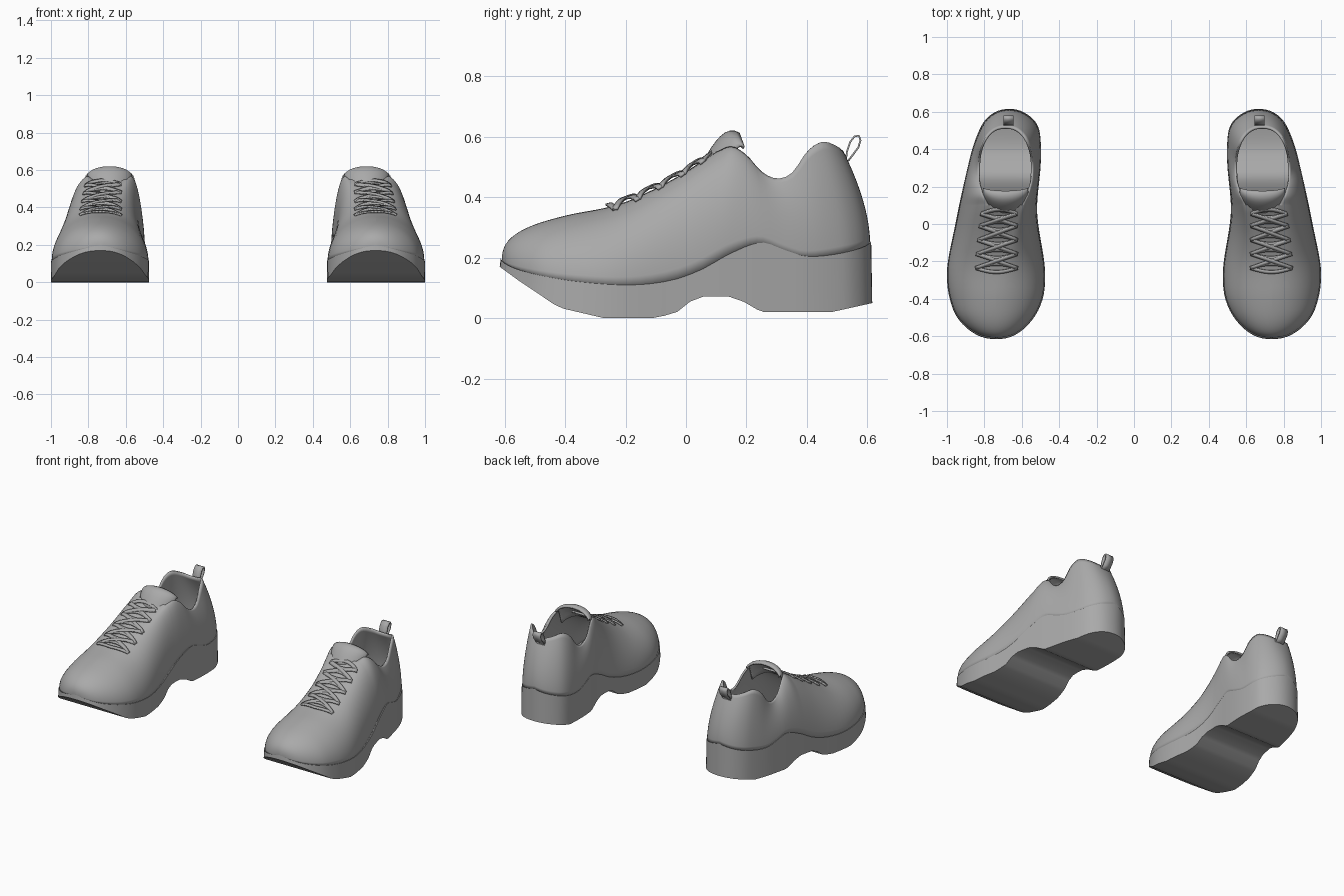
import bpy, bmesh, math
from mathutils import Vector

if "Cube" in bpy.data.objects:
    bpy.data.objects.remove(bpy.data.objects["Cube"])

L = 0.616                       # half length of one shoe
YF = 0.10                       # front of the foot opening
PW = 0.09                       # half width of the flat throat at the opening
grey = bpy.data.materials.new("mid_grey")
grey.diffuse_color = (0.4, 0.4, 0.4, 1)
grey.use_nodes = True
grey.node_tree.nodes["Principled BSDF"].inputs["Base Color"].default_value = grey.diffuse_color


def angle(y):
    return math.acos(max(-1, min(1, -y / L)))


def curve(points, smooth=True):
    """Value over length y; eased in angle so round ends stay round."""
    xs = [angle(p[0]) if smooth else p[0] for p in points]
    vs = [p[1] for p in points]
    n = len(xs)

    def slope(i):
        a, b = max(i - 1, 0), min(i + 1, n - 1)
        return (vs[b] - vs[a]) / (xs[b] - xs[a])

    def f(y):
        x = angle(y) if smooth else y
        x = max(xs[0], min(xs[-1], x))
        i = 0
        while i < n - 2 and x > xs[i + 1]:
            i += 1
        h = xs[i + 1] - xs[i]
        t = (x - xs[i]) / h
        if not smooth:
            return vs[i] + (vs[i + 1] - vs[i]) * t
        return ((2*t**3 - 3*t*t + 1) * vs[i] + (t**3 - 2*t*t + t) * h * slope(i)
                + (3*t*t - 2*t**3) * vs[i + 1] + (t**3 - t*t) * h * slope(i + 1))
    return f


# Plan outline of one shoe: inner and outer edge
x_in = curve([(-L, .735), (-.6, .65), (-.5, .535), (-.4, .488), (-.3, .475), (-.2, .48), (0, .512),
              (.1, .518), (.3, .50), (.4, .497), (.5, .506), (.55, .53), (.6, .595), (L, .665)])
x_out = curve([(-L, .735), (-.6, .825), (-.5, .945), (-.4, .985), (-.3, 1.0), (-.2, .995), (0, .955),
               (.1, .935), (.3, .89), (.4, .865), (.5, .828), (.55, .80), (.6, .74), (L, .665)])
# Side profiles
sole_bottom = curve([(-L, .17), (-.55, .122), (-.42, .035), (-.27, 0), (-.1, 0), (-.03, .02), (.02, .06),
                     (.06, .072), (.14, .072), (.19, .055), (.25, .02), (.48, .02), (L, .05)], False)
sole_top = curve([(-L, .2), (-.5, .145), (-.35, .12), (-.18, .11), (-.05, .125), (.05, .16), (.15, .215),
                  (.25, .25), (.33, .225), (.4, .205), (.5, .212), (L, .258)])
ridge_z = curve([(-L, .2), (-.6, .25), (-.53, .3), (-.4, .34), (-.23, .375), (-.1, .43), (0, .485), (YF, .552)])
ridge_x = curve([(-L, .735), (-.3, .738), (-.1, .728), (YF, .69)])
rim_z = curve([(YF, .55), (.15, .568), (.2, .54), (.25, .485), (.3, .462), (.35, .48), (.4, .55),
               (.45, .583), (.5, .568), (.525, .548)])


def throat(y):
    """Half width of the flat strip along the instep."""
    t = max(0, min(1, (y + .45) / (YF + .45)))
    return PW * t * t * (3 - 2 * t)


# Stations from toe to heel, dense at the toe, opening front and heel
NF, NR, NV = 26, 32, 14
stations = [(-L + (YF + L) * (1 - math.cos(math.pi / 2 * i / NF)), None) for i in range(NF)]
stations += [(YF + (L - YF) * (1 - math.cos(math.pi * i / NR)) / 2, math.pi * i / NR) for i in range(NR + 1)]


def make(name, verts, faces, recalc=False, thickness=0, offset=-1, sharp=35):
    me = bpy.data.meshes.new(name)
    bm = bmesh.new()
    vs = [bm.verts.new(v) for v in verts]
    for f in faces:
        bm.faces.new([vs[i] for i in f])
    bmesh.ops.remove_doubles(bm, verts=bm.verts, dist=1e-4)
    if recalc:
        bmesh.ops.recalc_face_normals(bm, faces=bm.faces)
    bm.to_mesh(me)
    bm.free()
    me.materials.append(grey)
    ob = bpy.data.objects.new(name, me)
    bpy.context.collection.objects.link(ob)
    bpy.ops.object.select_all(action='DESELECT')
    ob.select_set(True)
    bpy.context.view_layer.objects.active = ob
    bpy.ops.object.shade_smooth_by_angle(angle=math.radians(sharp))
    if thickness:
        m = ob.modifiers.new("thickness", 'SOLIDIFY')
        m.thickness, m.offset = thickness, offset
    m = ob.modifiers.new("second_shoe", 'MIRROR')
    m.use_mirror_merge = False
    return ob


def grid(rows, cols, start=0, flip=False):
    faces = []
    for i in range(rows - 1):
        for j in range(cols - 1):
            a = start + i * cols + j
            f = (a, a + cols, a + cols + 1, a + 1)
            faces.append(f[::-1] if flip else f)
    return faces


# Sole: closed loft of box sections, slightly flared toward the ground
verts, faces = [], []
for y, _ in stations:
    a, b = x_in(y), x_out(y)
    c = (a + b) / 2
    for x, z, s in ((a, sole_bottom(y), 1), (b, sole_bottom(y), 1), (b, sole_top(y), .994), (a, sole_top(y), .994)):
        verts.append((c + (x - c) * s, y * s, z))
for i in range(len(stations) - 1):
    for k in range(4):
        a, b = i * 4 + k, i * 4 + (k + 1) % 4
        faces.append((a, b, b + 4, a + 4))
make("sole", verts, faces, recalc=True, sharp=25)

# Upper: ribs rise from the sole edge to the instep strip or the opening rim
verts, faces = [], []
for side in (-1, 1):
    start = len(verts)
    for y, phi in stations:
        c = (x_in(y) + x_out(y)) / 2
        edge = x_out(y) if side > 0 else x_in(y)
        base = Vector((c + (edge - c) * .985, y * .988, sole_top(y) - .004))
        if phi is None:
            yt = y * (.988 if y < 0 else 1)
            crown = Vector((ridge_x(y), yt, ridge_z(y)))
            top = crown + Vector((side * throat(y), 0, -.02 * throat(y)))
            wall = 0
        else:
            yc = .31 - .21 * math.cos(phi)
            s = max(0, math.sin(phi))
            half = math.sqrt(PW**2 + (.147**2 - PW**2) * s * s) if phi < math.pi / 2 else .147 * s ** .85
            if phi > math.pi - 1e-6:
                half = 0
            top = Vector((.687 + side * half, yc, rim_z(yc)))
            crown = top if phi > 0 else Vector((ridge_x(y), y, ridge_z(y)))
            t = min(1, phi / (math.pi * .8))
            wall = t * t * (3 - 2 * t)
        for j in range(NV + 1):
            v = j / NV
            h = (1 - math.cos(v * math.pi / 2)) * (1 - wall) + v ** 1.7 * wall
            k = math.sin(v * math.pi / 2) * (1 - wall) + v * wall
            p = base.lerp(top, h)
            p.z = base.z + (top.z - base.z) * k
            verts.append(p)
        verts.append(crown)
    faces += grid(len(stations), NV + 2, start, flip=side < 0)
make("upper", verts, faces, thickness=.012, sharp=50)

# Tongue: rounded flap rising out of the throat, curled over at its top edge
verts = []
NA, NT = 18, 8
for i in range(NA + 1):
    a = math.radians(-80 + 160 * i / NA)
    d = 1 - math.cos(a)
    for j in range(NT + 1):
        t = j / NT
        verts.append((.687 + .118 * math.sin(a), .06 + .115 * t + d * (.09 - .07 * t),
                      .515 + .1 * math.sin(t * math.pi * .62) - d * .055))
make("tongue", verts, grid(NA + 1, NT + 1), thickness=.012, offset=0, sharp=60)


def instep(x, y):
    """Height of the upper over its instep."""
    c, p = ridge_x(y), throat(y)
    w = ((x_out(y) - c) if x > c else (c - x_in(y))) - p
    u = min(.98, max(0, abs(x - c) - p) / w)
    return sole_top(y) + (ridge_z(y) - sole_top(y)) * math.sqrt(1 - u * u)


# Laces: flat strips draped over the instep, paired arcs and crossings
verts, faces = [], []


def lace(p, q, bow, lift, width=.018, n=12):
    start = len(verts)
    along = Vector((q[0] - p[0], q[1] - p[1]))
    across = Vector((-along.y, along.x)).normalized() * width / 2
    for i in range(n + 1):
        t = i / n
        arch = math.sin(math.pi * t)
        m = Vector(p) + along * t + Vector((0, bow * arch))
        z = lift * arch
        for e in (m - across, m + across):
            verts.append((e.x, e.y, instep(e.x, e.y) + .003 + z))
    faces.extend(grid(n + 1, 2, start))


rows = [(-.235, .112), (-.16, .108), (-.085, .104), (-.01, .10), (.055, .096)]
for i, (y, w) in enumerate(rows):
    c = .735 - .015 * i / 4
    for bow in (-.022, .022):
        lace((c - w, y), (c + w, y), bow, .006)
    if i < len(rows) - 1:
        y2, w2 = rows[i + 1]
        lace((c - w, y), (c + w2, y2), 0, .008)
        lace((c + w, y), (c - w2, y2), 0, .012)
make("laces", verts, faces, thickness=.008, offset=0, sharp=50)

# Pull loop: ribbon teardrop at the back of the collar
path = [(.528, .515), (.532, .55), (.543, .583), (.558, .602), (.572, .603), (.577, .588),
        (.570, .565), (.553, .542), (.536, .52)]
verts = [(x, y, z) for y, z in path for x in (.643, .699)]
make("pull_loop", verts, grid(len(path), 2), thickness=.006, offset=0, sharp=60)
